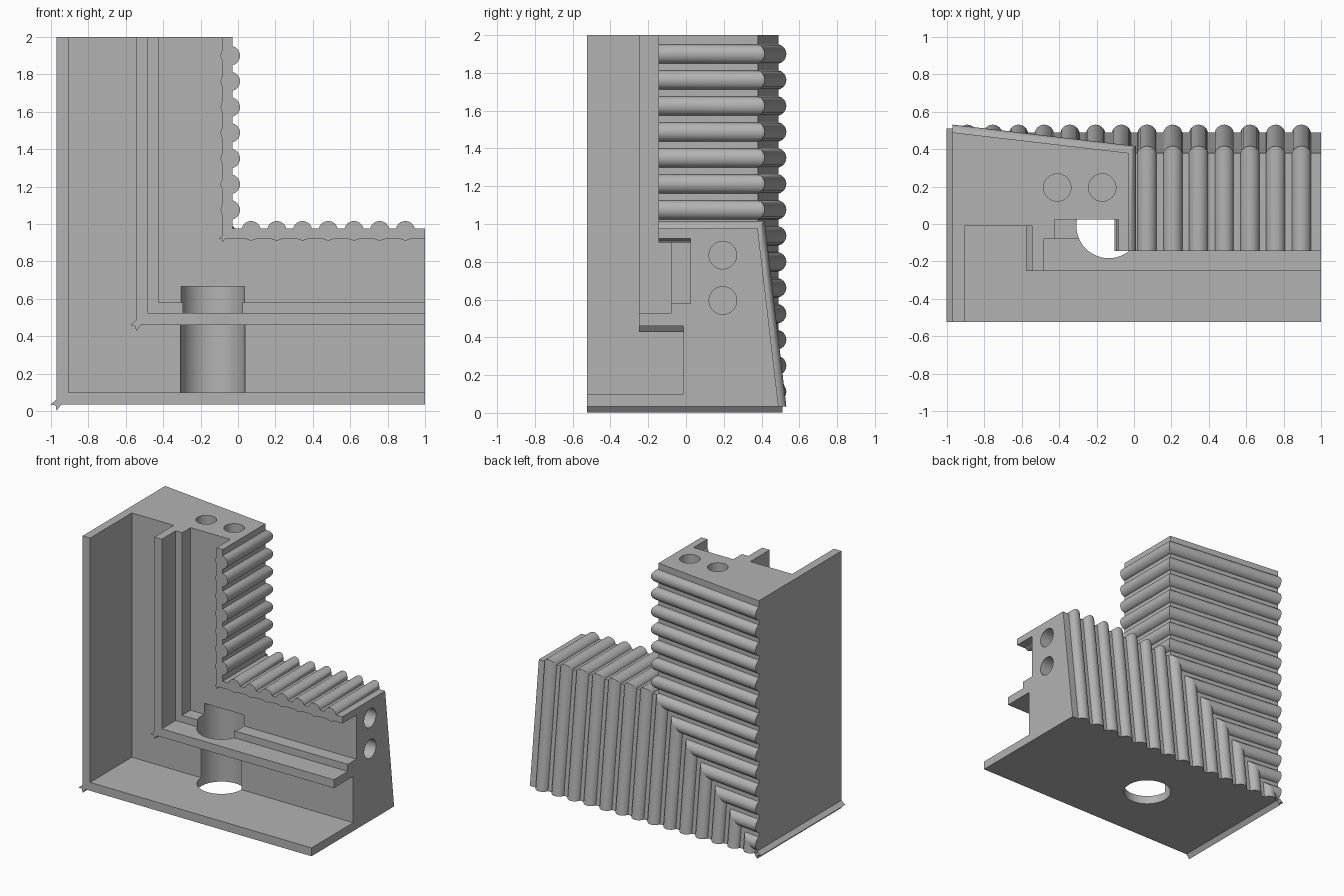
import bpy, bmesh, math
from mathutils import Matrix

if "Cube" in bpy.data.objects:
    bpy.data.objects.remove(bpy.data.objects["Cube"])

OX, OZ = -0.97, 0.035        # outer corner of the frame
LENGTH, WIDTH = 1.97, 0.94   # arm length and arm width
BACK_IN, BACK_OUT = 0.38, 0.49
LIP_Y, FRONT_Y = -0.145, -0.525
SLOPE = (BACK_OUT - BACK_IN) / WIDTH

grey = bpy.data.materials.new("plain grey")
grey.use_nodes = True
colour = (0.45, 0.45, 0.45, 1)
grey.diffuse_color = colour
grey.node_tree.nodes["Principled BSDF"].inputs["Base Color"].default_value = colour


def finish(bm, name):
    """Turn a bmesh into a shaded object."""
    bmesh.ops.recalc_face_normals(bm, faces=bm.faces)
    mesh = bpy.data.meshes.new(name)
    bm.to_mesh(mesh)
    bm.free()
    mesh.materials.append(grey)
    obj = bpy.data.objects.new(name, mesh)
    bpy.context.collection.objects.link(obj)
    return obj


def loft(bm, rings):
    """Join rings of points into a capped solid."""
    rows = [[bm.verts.new(p) for p in ring] for ring in rings]
    n = len(rows[0])
    for a, b in zip(rows, rows[1:]):
        for i in range(n):
            j = (i + 1) % n
            bm.faces.new((a[i], a[j], b[j], b[i]))
    bm.faces.new(rows[0])
    bm.faces.new(rows[-1])


def place(t, d, y, upright=False):
    """Arm position: t along the arm, d in from its outer side."""
    return (OX + d, y, OZ + t) if upright else (OX + t, y, OZ + d)


def cylinder(name, radius, depth, centre, axis):
    bm = bmesh.new()
    turn = Matrix.Rotation(math.pi / 2, 4, "Y") if axis == "X" else Matrix()
    bmesh.ops.create_cone(bm, cap_ends=True, segments=48, radius1=radius, radius2=radius,
                          depth=depth, matrix=Matrix.Translation(centre) @ turn)
    return finish(bm, name)


# Mitred frame: one section swept round the corner
section = [(0, FRONT_Y), (0.065, FRONT_Y), (0.065, -0.012), (0.425, -0.012),
           (0.425, -0.25), (0.49, -0.25), (0.49, -0.08), (0.545, -0.08),
           (0.545, 0.025), (0.887, 0.025), (0.887, LIP_Y), (WIDTH, LIP_Y),
           (WIDTH, BACK_IN), (0, BACK_OUT)]
bm = bmesh.new()
loft(bm, [[place(LENGTH, d, y) for d, y in section],
          [place(d, d, y) for d, y in section],
          [place(LENGTH - 0.005, d, y, True) for d, y in section]])
frame = finish(bm, "corner_frame")

# Bore through the floor and ledge, dowel holes in both arm ends
cutters = [cylinder("bore_cutter", 0.173, 0.765, (-0.135, -0.01, 0.2825), "Z")]
for d in (0.56, 0.80):
    cutters.append(cylinder("end_hole_cutter", 0.073, 1, (1, 0.195, OZ + d), "X"))
    cutters.append(cylinder("top_hole_cutter", 0.073, 1, (OX + d, 0.195, 2), "Z"))
bpy.context.view_layer.objects.active = frame
for cutter in cutters:
    cutter.hide_render = True
    cut = frame.modifiers.new("cut", "BOOLEAN")
    cut.operation, cut.solver, cut.object = "DIFFERENCE", "EXACT", cutter
    bpy.ops.object.modifier_apply(modifier=cut.name)
    bpy.data.objects.remove(cutter)


# Rounded ribs: along the inner face, then down the sloping back
def rib(bm, centre, upright, radius=0.052, sides=24):
    front, bend, end = [], [], []
    for i in range(sides):
        a = 2 * math.pi * i / sides
        t = centre + radius * math.cos(a)
        n = radius * math.sin(a) - 0.011
        back = lambda d: BACK_IN + (WIDTH - d) * SLOPE + n * math.hypot(1, SLOPE)
        top = WIDTH + n
        if centre < WIDTH:
            top = min(t, top)
        front.append(place(t, top, LIP_Y, upright))
        bend.append(place(t, top, back(top), upright))
        end.append(place(t, 0, back(0), upright))
    loft(bm, [front, bend, end] if centre > WIDTH else [bend, end])


ribs = []
for upright, name in ((False, "lower_arm_ribs"), (True, "upright_arm_ribs")):
    bm = bmesh.new()
    for k in range(14):
        rib(bm, 0.0775 + 0.1375 * k, upright)
    ribs.append(finish(bm, name))


# Small pointed burrs along the mitre corners
def burr(name, d, size, y0, y1):
    shape = [(0.8, 0), (0, -1), (-0.15, -0.15), (-1, 0), (0, 0.8), (0.3, 0.3)]
    bm = bmesh.new()
    loft(bm, [[place(d + u * size, d + v * size, y) for u, v in shape] for y in (y0, y1)])
    return finish(bm, name)


burr("outer_corner_burr", 0, 0.033, FRONT_Y, 0.51)
burr("ledge_corner_burr", 0.425, 0.032, -0.25, -0.012)
burr("lip_corner_burr", 0.887, 0.02, LIP_Y, 0.025)

# Smooth the round surfaces, keep edges sharp
for obj in [frame] + ribs:
    bpy.ops.object.select_all(action="DESELECT")
    obj.select_set(True)
    bpy.context.view_layer.objects.active = obj
    bpy.ops.object.shade_smooth_by_angle(angle=math.radians(35))
